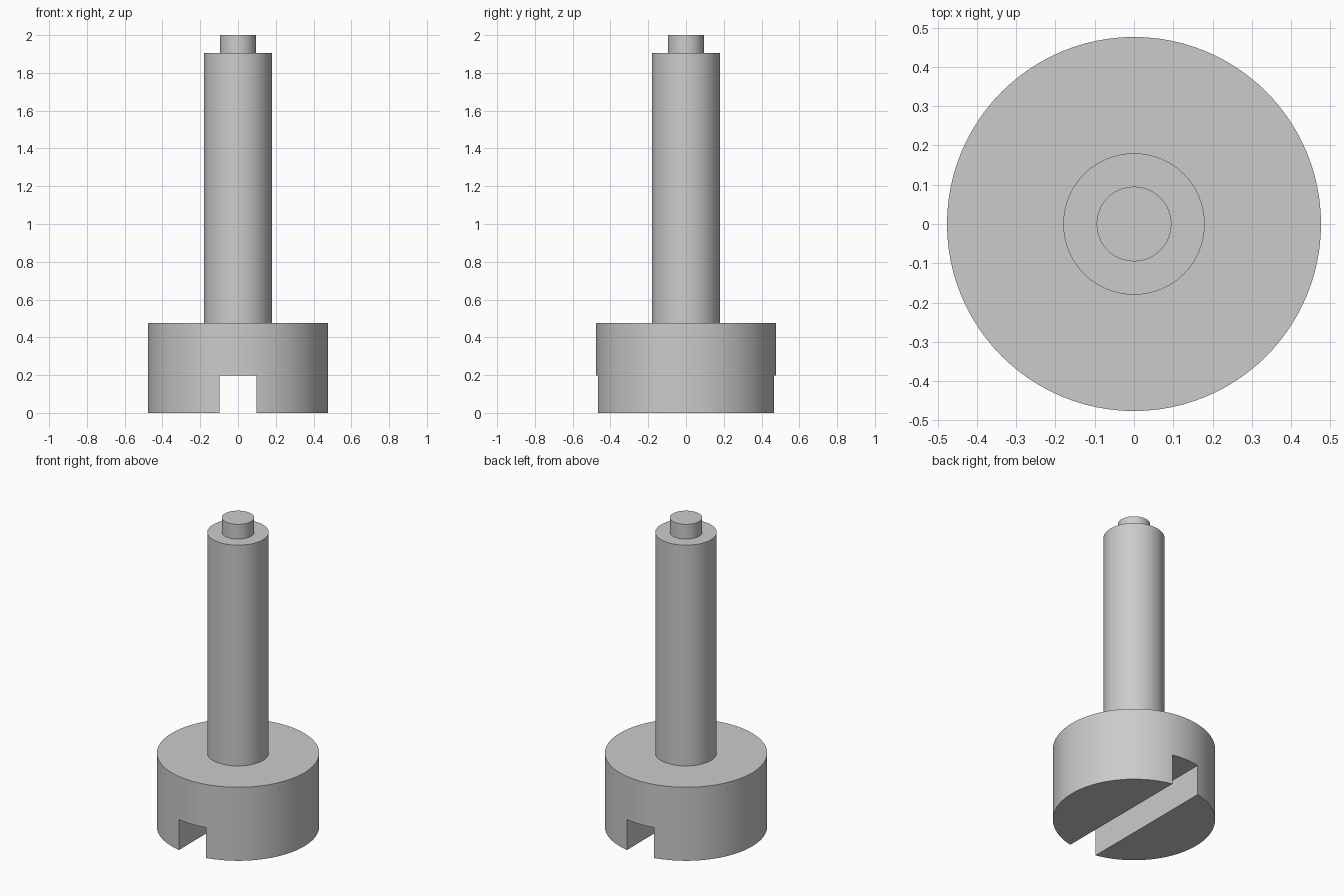
import bpy, bmesh, math

cube = bpy.data.objects.get("Cube")
if cube:
    bpy.data.objects.remove(cube, do_unlink=True)

HEAD_R, HEAD_TOP = 0.476, 0.476
SHAFT_R, SHAFT_TOP = 0.18, 1.905
TIP_R, TIP_TOP = 0.095, 2.0
SLOT_HALF, SLOT_TOP = 0.097, 0.197
SIDES = 96

# Plain grey metal
grey = bpy.data.materials.new("grey metal")
grey.use_nodes = True
colour = (0.6, 0.6, 0.6, 1)
grey.diffuse_color = colour
grey.node_tree.nodes["Principled BSDF"].inputs["Base Color"].default_value = colour


def add_object(name, bm):
    mesh = bpy.data.meshes.new(name)
    bmesh.ops.recalc_face_normals(bm, faces=bm.faces)
    bm.to_mesh(mesh)
    bm.free()
    mesh.materials.append(grey)
    obj = bpy.data.objects.new(name, mesh)
    bpy.context.collection.objects.link(obj)
    return obj


# Head, shaft and tip as one turned solid
profile = [(HEAD_R, 0), (HEAD_R, HEAD_TOP), (SHAFT_R, HEAD_TOP),
           (SHAFT_R, SHAFT_TOP), (TIP_R, SHAFT_TOP), (TIP_R, TIP_TOP)]
bm = bmesh.new()
rings = []
for r, z in profile:
    angles = [math.tau * i / SIDES for i in range(SIDES)]
    rings.append([bm.verts.new((r * math.cos(a), r * math.sin(a), z)) for a in angles])
for low, high in zip(rings, rings[1:]):
    for i in range(SIDES):
        j = (i + 1) % SIDES
        bm.faces.new((low[i], low[j], high[j], high[i]))
bm.faces.new(rings[0])
bm.faces.new(rings[-1])
screw = add_object("slotted_screw", bm)

# Slot cut front to back across the underside of the head
bm = bmesh.new()
bmesh.ops.create_cube(bm, size=2)
bmesh.ops.scale(bm, vec=(SLOT_HALF, 1, SLOT_TOP), verts=bm.verts)
cutter = add_object("slot_cutter", bm)
cutter.hide_render = True

cut = screw.modifiers.new("slot", "BOOLEAN")
cut.operation = "DIFFERENCE"
cut.solver = "EXACT"
cut.object = cutter

bpy.ops.object.select_all(action="DESELECT")
screw.select_set(True)
bpy.context.view_layer.objects.active = screw
bpy.ops.object.modifier_apply(modifier=cut.name)
bpy.data.objects.remove(cutter, do_unlink=True)

# Smooth walls with crisp rims
bpy.ops.object.shade_smooth_by_angle(angle=math.radians(30))
